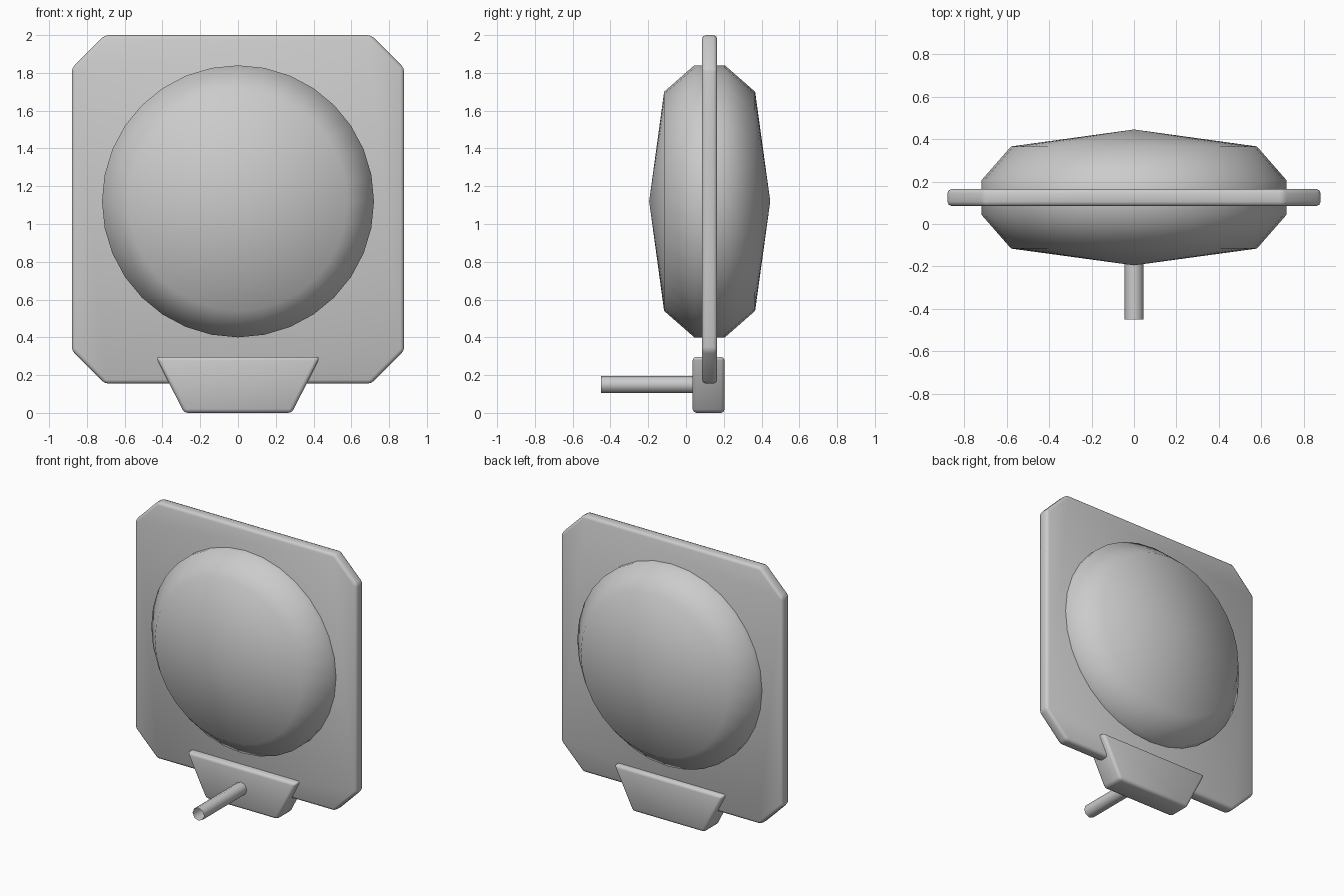
import bpy, bmesh, math

if "Cube" in bpy.data.objects:
    bpy.data.objects.remove(bpy.data.objects["Cube"])

grey = bpy.data.materials.new("plain grey")
grey.diffuse_color = (0.6, 0.6, 0.6, 1)
grey.use_nodes = True
grey.node_tree.nodes["Principled BSDF"].inputs["Base Color"].default_value = grey.diffuse_color


def finish(name, bm):
    """Turn a bmesh into a smooth-shaded grey object."""
    bmesh.ops.recalc_face_normals(bm, faces=bm.faces)
    mesh = bpy.data.meshes.new(name)
    bm.to_mesh(mesh)
    bm.free()
    mesh.materials.append(grey)
    mesh.shade_smooth()
    obj = bpy.data.objects.new(name, mesh)
    bpy.context.collection.objects.link(obj)
    return obj


def slab(name, outline, y0, y1, bevel):
    """Extrude an x-z outline along y and round its edges."""
    bm = bmesh.new()
    face = bm.faces.new([bm.verts.new((x, y0, z)) for x, z in outline])
    ext = bmesh.ops.extrude_face_region(bm, geom=[face])["geom"]
    for v in ext:
        if isinstance(v, bmesh.types.BMVert):
            v.co.y = y1
    bmesh.ops.recalc_face_normals(bm, faces=bm.faces)
    bmesh.ops.bevel(bm, geom=bm.edges[:], offset=bevel, segments=2,
                    profile=0.5, affect='EDGES')
    return finish(name, bm)


def lathe(name, profile, cz, sides):
    """Revolve (y, radius) points around the y axis at height cz."""
    bm = bmesh.new()
    rings = []
    for y, r in profile:
        if r == 0:
            rings.append([bm.verts.new((0, y, cz))] * sides)
        else:
            angles = [2 * math.pi * i / sides for i in range(sides)]
            rings.append([bm.verts.new((r * math.sin(a), y, cz + r * math.cos(a)))
                          for a in angles])
    for a, b in zip(rings, rings[1:]):
        for i in range(sides):
            j = (i + 1) % sides
            bm.faces.new(list(dict.fromkeys((a[i], a[j], b[j], b[i]))))
    return finish(name, bm)


# Square panel with cut corners
w, c, z0, z1 = 0.88, 0.175, 0.155, 2.0
half = [(w - c, z0), (w, z0 + c), (w, z1 - c), (w - c, z1)]
slab("panel", half + [(-x, z) for x, z in reversed(half)], 0.085, 0.165, 0.02)

# Domed lens bulging through both sides of the panel
lathe("lens", [(-0.195, 0), (-0.116, 0.58), (0.044, 0.72),
               (0.206, 0.72), (0.366, 0.58), (0.446, 0)], 1.12, 32)

# Tapered foot block clamping the lower edge
slab("foot_block", [(-0.285, 0), (0.285, 0), (0.435, 0.297), (-0.435, 0.297)],
     0.035, 0.205, 0.02)

# Hollow rod sticking out of the front of the foot block
lathe("rod", [(-0.45, 0.046), (0.06, 0.046)], 0.15, 8)
